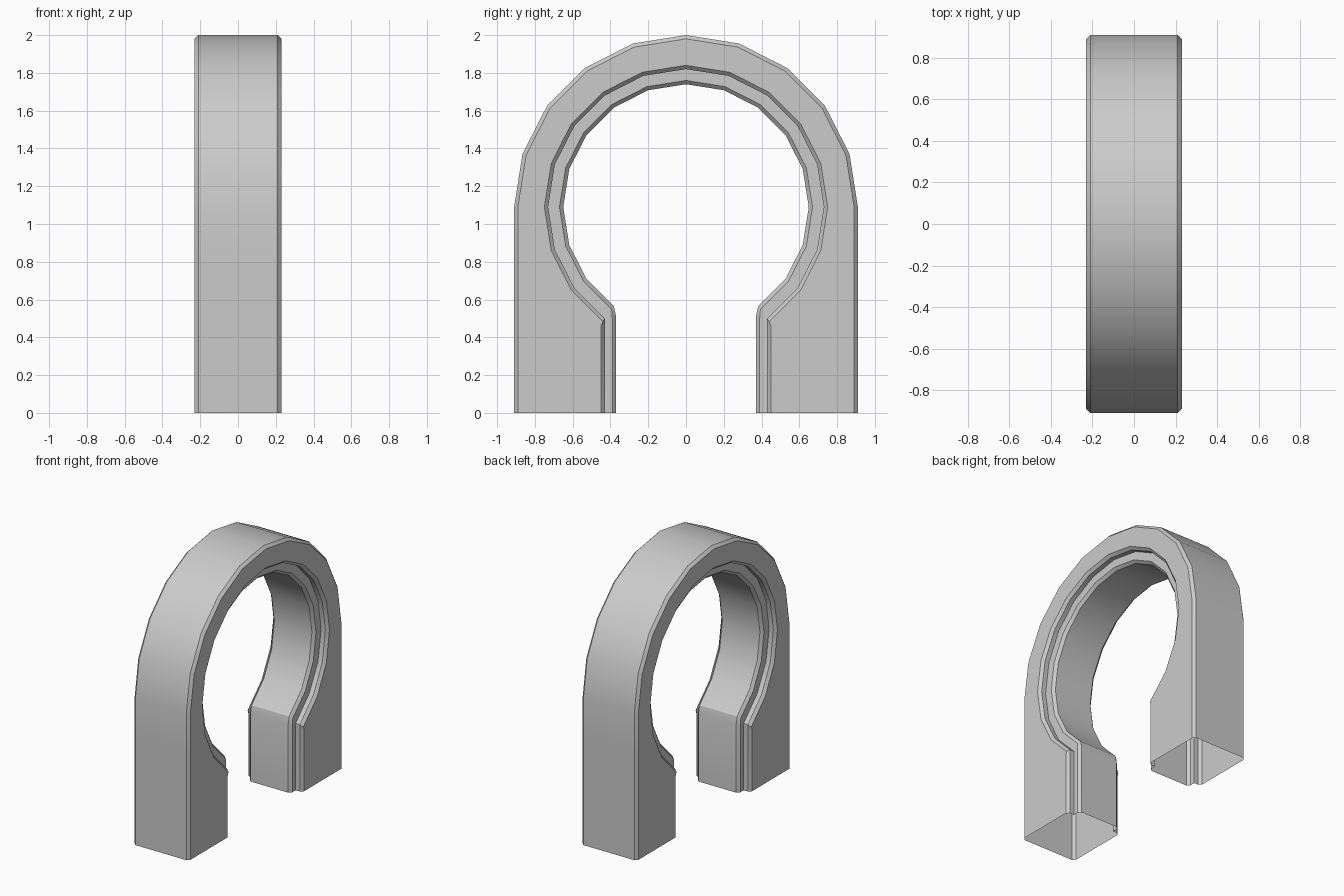
import bpy, bmesh
from math import sin, cos, radians

if "Cube" in bpy.data.objects:
    bpy.data.objects.remove(bpy.data.objects["Cube"])

CZ = 1.09            # height of the arch centre
OUTER = 0.91         # outer radius
ANGLES = [-54, -36, -18] + [18 * i for i in range(6)]


def outer_half(r):
    """Outer outline, foot to crown: straight leg, then round arch."""
    pts = [(r, 0), (r, 0.48)]
    for a in ANGLES:
        z = CZ + r * sin(radians(a))
        pts.append((r * cos(radians(a)) if a > 0 else r, z))
    return pts


def inner_half(r, leg, knee):
    """Inner outline, foot to crown: narrow leg opening into a round hole."""
    pts = [(leg, 0), (leg, knee)]
    pts += [(r * cos(radians(a)), CZ + r * sin(radians(a))) for a in ANGLES]
    return pts


def full(half):
    """Mirror a half outline across y = 0."""
    return half + [(-y, z) for y, z in reversed(half[:-1])]


# Cross-section from outer surface to inner surface on the +x side
side = [
    (0.21, outer_half(OUTER)),                 # outer wall edge
    (0.23, outer_half(OUTER - 0.02)),          # outer chamfer
    (0.23, inner_half(0.75, 0.45, 0.46)),      # flat side face
    (0.21, inner_half(0.73, 0.43, 0.47)),      # step chamfer
    (0.175, inner_half(0.73, 0.43, 0.47)),     # step wall
    (0.175, inner_half(0.67, 0.39, 0.50)),     # step ledge
    (0.155, inner_half(0.65, 0.37, 0.51)),     # inner chamfer
]
section = side + [(-x, pts) for x, pts in reversed(side)]

# Sweep the section along the arch; the feet stay open underneath
bm = bmesh.new()
rings = [[bm.verts.new((x, y, z)) for y, z in full(pts)] for x, pts in section]
for i, ring in enumerate(rings):
    nxt = rings[(i + 1) % len(rings)]
    for j in range(len(ring) - 1):
        bm.faces.new((ring[j], ring[j + 1], nxt[j + 1], nxt[j]))
bmesh.ops.recalc_face_normals(bm, faces=bm.faces)
# Make sure the crown's outer wall faces upward
top = max(bm.faces, key=lambda f: f.calc_center_median().z)
if top.normal.z < 0:
    bmesh.ops.reverse_faces(bm, faces=bm.faces)

mesh = bpy.data.meshes.new("horseshoe_arch")
bm.to_mesh(mesh)
bm.free()
arch = bpy.data.objects.new("horseshoe_arch", mesh)
bpy.context.collection.objects.link(arch)

# Smooth curves, crisp chamfers
bpy.context.view_layer.objects.active = arch
arch.select_set(True)
bpy.ops.object.shade_smooth_by_angle(angle=radians(30))
